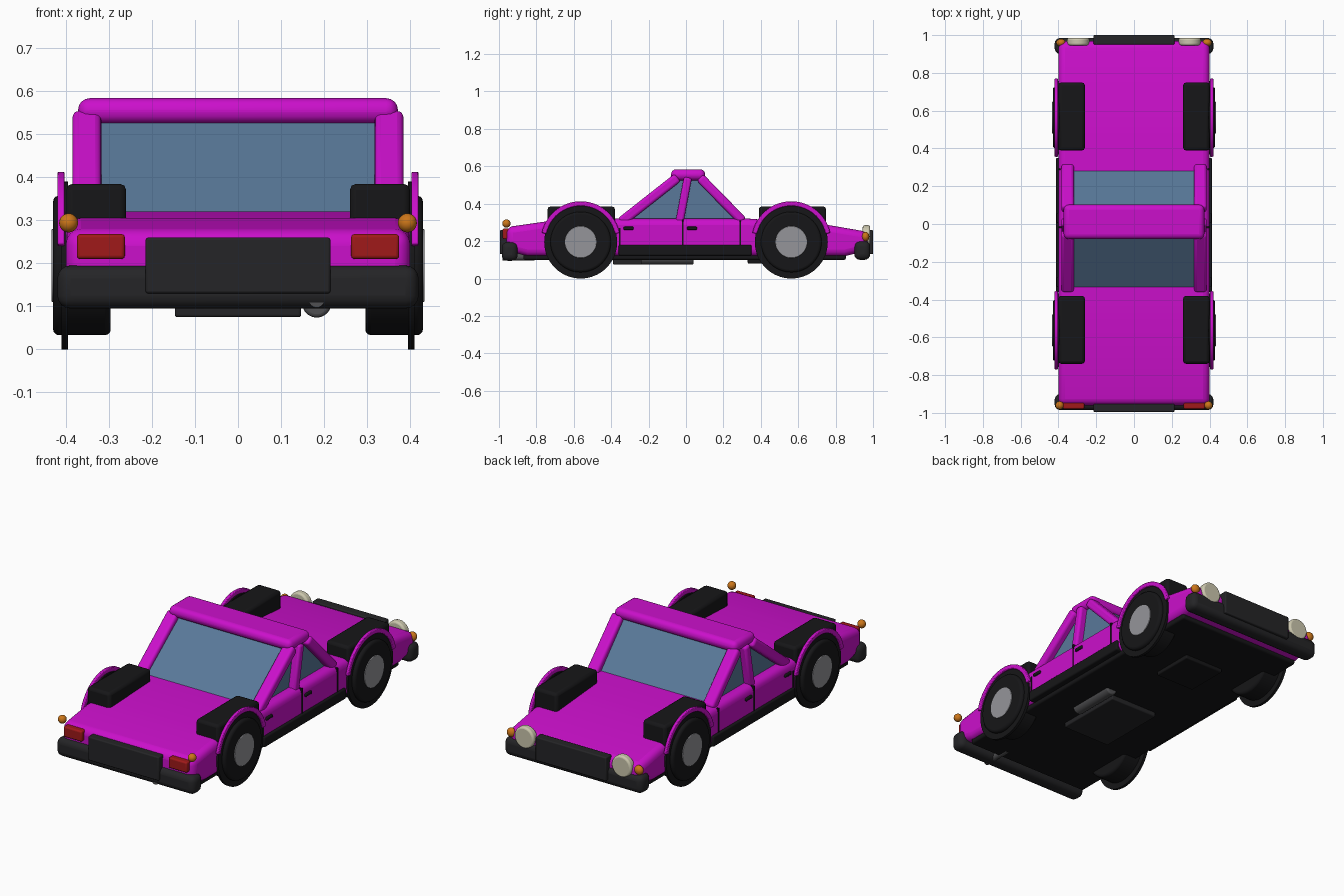
import bpy, bmesh, math
from mathutils import Vector, Matrix

if "Cube" in bpy.data.objects:
    bpy.data.objects.remove(bpy.data.objects["Cube"])


def material(name, r, g, b):
    m = bpy.data.materials.new(name)
    m.diffuse_color = (r, g, b, 1)
    m.use_nodes = True
    m.node_tree.nodes["Principled BSDF"].inputs["Base Color"].default_value = m.diffuse_color
    return m


PAINT = material("magenta_paint", 0.6, 0.005, 0.6)
BLACK = material("black_rubber", 0.008, 0.008, 0.009)
DARK = material("dark_trim", 0.018, 0.018, 0.02)
GLASS = material("window_glass", 0.1, 0.19, 0.32)
RED = material("red_lens", 0.35, 0.01, 0.01)
AMBER = material("amber_lens", 0.6, 0.18, 0.01)
CREAM = material("cream_lens", 0.6, 0.57, 0.42)
METAL = material("hub_metal", 0.3, 0.3, 0.32)
STEEL = material("exhaust_steel", 0.08, 0.08, 0.085)


def finish(name, bm, mat, bevel=0, segs=3):
    bmesh.ops.recalc_face_normals(bm, faces=bm.faces[:])
    me = bpy.data.meshes.new(name)
    bm.to_mesh(me)
    bm.free()
    ob = bpy.data.objects.new(name, me)
    bpy.context.collection.objects.link(ob)
    me.materials.append(mat)
    if bevel:
        mod = ob.modifiers.new("bevel", 'BEVEL')
        mod.width, mod.segments = bevel, segs
        mod.limit_method, mod.angle_limit = 'ANGLE', math.radians(30)
    bpy.ops.object.select_all(action='DESELECT')
    ob.select_set(True)
    bpy.context.view_layer.objects.active = ob
    bpy.ops.object.shade_smooth_by_angle(angle=math.radians(35))
    return ob


def prism(name, pts, x0, x1, mat, bevel=0, segs=3):
    """Side profile of (y, z) points extruded across x."""
    bm = bmesh.new()
    f = bm.faces.new([bm.verts.new((x0, y, z)) for y, z in pts])
    ext = bmesh.ops.extrude_face_region(bm, geom=[f])
    bmesh.ops.translate(bm, vec=(x1 - x0, 0, 0),
                        verts=[v for v in ext["geom"] if isinstance(v, bmesh.types.BMVert)])
    return finish(name, bm, mat, bevel, segs)


def box(name, x0, x1, y0, y1, z0, z1, mat, bevel=0, segs=3):
    return prism(name, [(y0, z0), (y1, z0), (y1, z1), (y0, z1)], x0, x1, mat, bevel, segs)


def beam(name, a, b, thick, x0, x1, mat, bevel):
    a, b = Vector(a), Vector(b)
    d = (b - a).normalized() * thick / 2
    n = Vector((-d.y, d.x))
    return prism(name, [a - n, b - n, b + n, a + n], x0, x1, mat, bevel)


def cylinder(name, center, r, length, axis, mat, bevel=0, sides=48):
    bm = bmesh.new()
    bmesh.ops.create_cone(bm, cap_ends=True, segments=sides, radius1=r, radius2=r, depth=length)
    rot = Matrix.Rotation(math.pi / 2, 4, 'Y' if axis == 'X' else 'X')
    bmesh.ops.transform(bm, matrix=Matrix.Translation(center) @ rot, verts=bm.verts[:])
    return finish(name, bm, mat, bevel)


def ball(name, center, scale, mat):
    bm = bmesh.new()
    bmesh.ops.create_uvsphere(bm, u_segments=24, v_segments=14, radius=1)
    bmesh.ops.transform(bm, matrix=Matrix.Translation(center) @ Matrix.Diagonal((*scale, 1)),
                        verts=bm.verts[:])
    return finish(name, bm, mat)


# Main body and flat floor
prism("body", [(-0.96, 0.15), (-0.85, 0.12), (0.85, 0.12), (0.97, 0.15), (0.97, 0.25),
               (0.75, 0.288), (0.34, 0.32), (-0.4, 0.32), (-0.75, 0.305), (-0.96, 0.275)],
      -0.4, 0.4, PAINT, 0.035, 4)
box("floor_pan", -0.38, 0.38, -0.87, 0.855, 0.1, 0.14, BLACK, 0.01)

# Cabin
prism("window_block", [(-0.36, 0.3), (0.3, 0.3), (0.085, 0.53), (-0.055, 0.53)],
      -0.345, 0.345, GLASS)
box("roof", -0.372, 0.372, -0.08, 0.102, 0.525, 0.584, PAINT, 0.027, 4)

# Underside parts
box("gearbox_cover", -0.147, 0.147, -0.39, 0.0, 0.075, 0.11, DARK, 0.006)
box("engine_guard", -0.12, 0.12, 0.33, 0.57, 0.08, 0.11, BLACK, 0.006)
cylinder("muffler", (0.183, -0.1, 0.108), 0.034, 0.28, 'Y', STEEL, 0.008)
cylinder("tailpipe", (0.183, -0.895, 0.115), 0.018, 0.17, 'Y', STEEL)

# Bumpers and centre panels at both ends
box("rear_bumper", -0.42, 0.42, -0.985, -0.9, 0.095, 0.195, DARK, 0.03, 4)
box("front_bumper", -0.42, 0.42, 0.9, 0.985, 0.1, 0.2, DARK, 0.03, 4)
box("rear_panel", -0.215, 0.215, -0.995, -0.945, 0.13, 0.26, DARK, 0.006)
box("front_panel", -0.215, 0.215, 0.95, 1.0, 0.13, 0.26, DARK, 0.006)

for s, side in ((-1, "left"), (1, "right")):
    # Roof pillars
    px = (s * 0.318, s * 0.385)
    beam(side + "_rear_pillar", (-0.35, 0.3), (-0.045, 0.54), 0.052, *px, PAINT, 0.015)
    beam(side + "_front_pillar", (0.305, 0.305), (0.075, 0.54), 0.05, *px, PAINT, 0.015)
    beam(side + "_middle_pillar", (-0.035, 0.3), (0.01, 0.54), 0.043, *px, PAINT, 0.012)

    # Sill, door seams and handles
    box(side + "_sill", s * 0.36, s * 0.413, -0.36, 0.35, 0.122, 0.18, BLACK, 0.008)
    for i, (y, top) in enumerate(((-0.355, 0.27), (-0.017, 0.315), (0.29, 0.31))):
        box(f"{side}_door_seam_{i}", s * 0.38, s * 0.403, y - 0.004, y + 0.004, 0.18, top, BLACK)
    for i, y in enumerate((-0.307, 0.032)):
        box(f"{side}_door_handle_{i}", s * 0.39, s * 0.41, y - 0.027, y + 0.027,
            0.26, 0.277, BLACK, 0.005)

    # Wheels, wheel housings and arches
    for end, y in (("rear", -0.563), ("front", 0.563)):
        tag = f"{side}_{end}_"
        cylinder(tag + "tire", (s * 0.363, y, 0.195), 0.162, 0.134, 'X', BLACK, 0.013)
        cylinder(tag + "tire_rim_disc", (s * 0.403, y, 0.195), 0.195, 0.015, 'X', BLACK, 0, 64)
        cylinder(tag + "hub", (s * 0.42, y, 0.195), 0.085, 0.027, 'X', METAL, 0.003)
        yc = y + (0.006 if y > 0 else 0.003)
        box(tag + "wheel_housing", s * 0.26, s * 0.4, yc - 0.18, yc + 0.18, 0.13, 0.385,
            BLACK, 0.015, 2)
        angles = [math.radians(12 + 156 * i / 24) for i in range(25)]
        arc = [(y + 0.213 * math.cos(a), 0.2 + 0.213 * math.sin(a)) for a in angles]
        arc += [(y + 0.188 * math.cos(a), 0.2 + 0.188 * math.sin(a)) for a in reversed(angles)]
        prism(tag + "wheel_arch", arc, s * 0.403, s * 0.42, PAINT, 0.004, 2)

    # Lights
    box(side + "_tail_light", s * 0.263, s * 0.375, -0.98, -0.94, 0.21, 0.268, RED, 0.008)
    ball(side + "_rear_signal", (s * 0.394, -0.96, 0.294), (0.022, 0.022, 0.022), AMBER)
    cylinder(side + "_headlight", (s * 0.295, 0.965, 0.226), 0.059, 0.04, 'Y', CREAM, 0.01)
    ball(side + "_front_signal", (s * 0.387, 0.96, 0.224), (0.025, 0.02, 0.025), AMBER)
